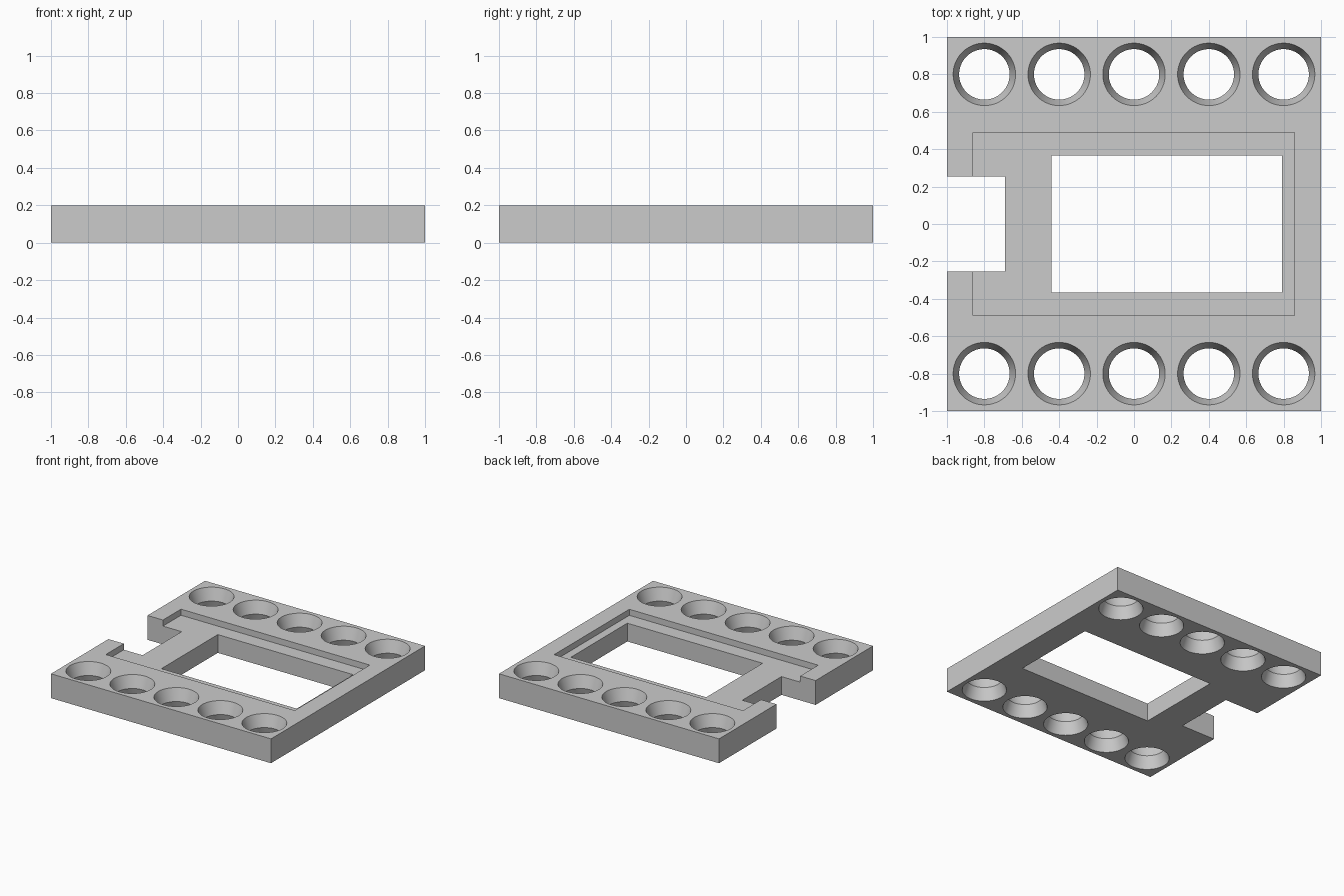
import bpy, bmesh
from mathutils import Matrix, Vector

default_cube = bpy.data.objects.get("Cube")
if default_cube:
    bpy.data.objects.remove(default_cube, do_unlink=True)

HEIGHT = 0.2

grey = bpy.data.materials.new("plain grey")
grey.use_nodes = True
colour = (0.6, 0.6, 0.6, 1)
grey.diffuse_color = colour
grey.node_tree.nodes["Principled BSDF"].inputs["Base Color"].default_value = colour


def make_object(name, bm):
    mesh = bpy.data.meshes.new(name)
    bm.to_mesh(mesh)
    bm.free()
    mesh.materials.append(grey)
    obj = bpy.data.objects.new(name, mesh)
    bpy.context.collection.objects.link(obj)
    return obj


def box(name, low, high):
    low, high = Vector(low), Vector(high)
    bm = bmesh.new()
    bmesh.ops.create_cube(
        bm, size=1,
        matrix=Matrix.Translation((low + high) / 2) @ Matrix.Diagonal((*(high - low), 1)))
    return make_object(name, bm)


def hourglass(bm, x, y, waist=0.135, rim=0.167, segments=64):
    """Double cone, narrow at mid height, reaching past both plate faces."""
    half = HEIGHT / 2
    reach = 1.2
    wide = waist + (rim - waist) * reach
    rings = []
    for z, r in ((half - half * reach, wide), (half, waist), (half + half * reach, wide)):
        place = Matrix.Translation((x, y, z))
        rings.append(bmesh.ops.create_circle(
            bm, segments=segments, radius=r, matrix=place)["verts"])
    for lower, upper in zip(rings, rings[1:]):
        for i in range(segments):
            j = (i + 1) % segments
            bm.faces.new((lower[i], lower[j], upper[j], upper[i]))
    bm.faces.new(rings[0])
    bm.faces.new(rings[-1])


# Square plate
plate = box("mounting_plate", (-1, -1, 0), (1, 1, HEIGHT))

# Two rows of five holes
bm = bmesh.new()
for row in (-0.8, 0.8):
    for i in range(5):
        hourglass(bm, -0.8 + 0.4 * i, row)
bmesh.ops.recalc_face_normals(bm, faces=bm.faces)

# Shallow recess, window, edge notch and holes
cutters = [
    box("recess_cutter", (-0.86, -0.488, 0.15), (0.857, 0.488, 0.3)),
    box("window_cutter", (-0.44, -0.366, -0.1), (0.79, 0.366, 0.3)),
    box("notch_cutter", (-1.1, -0.254, -0.1), (-0.69, 0.254, 0.3)),
    make_object("hole_cutter", bm),
]

bpy.ops.object.select_all(action="DESELECT")
bpy.context.view_layer.objects.active = plate
plate.select_set(True)
for cutter in cutters:
    cutter.hide_render = True
    cut = plate.modifiers.new(cutter.name, "BOOLEAN")
    cut.operation = "DIFFERENCE"
    cut.solver = "EXACT"
    cut.object = cutter
    bpy.ops.object.modifier_apply(modifier=cut.name)
    bpy.data.objects.remove(cutter, do_unlink=True)

# Round hole walls, crisp edges
bpy.ops.object.shade_smooth_by_angle()
